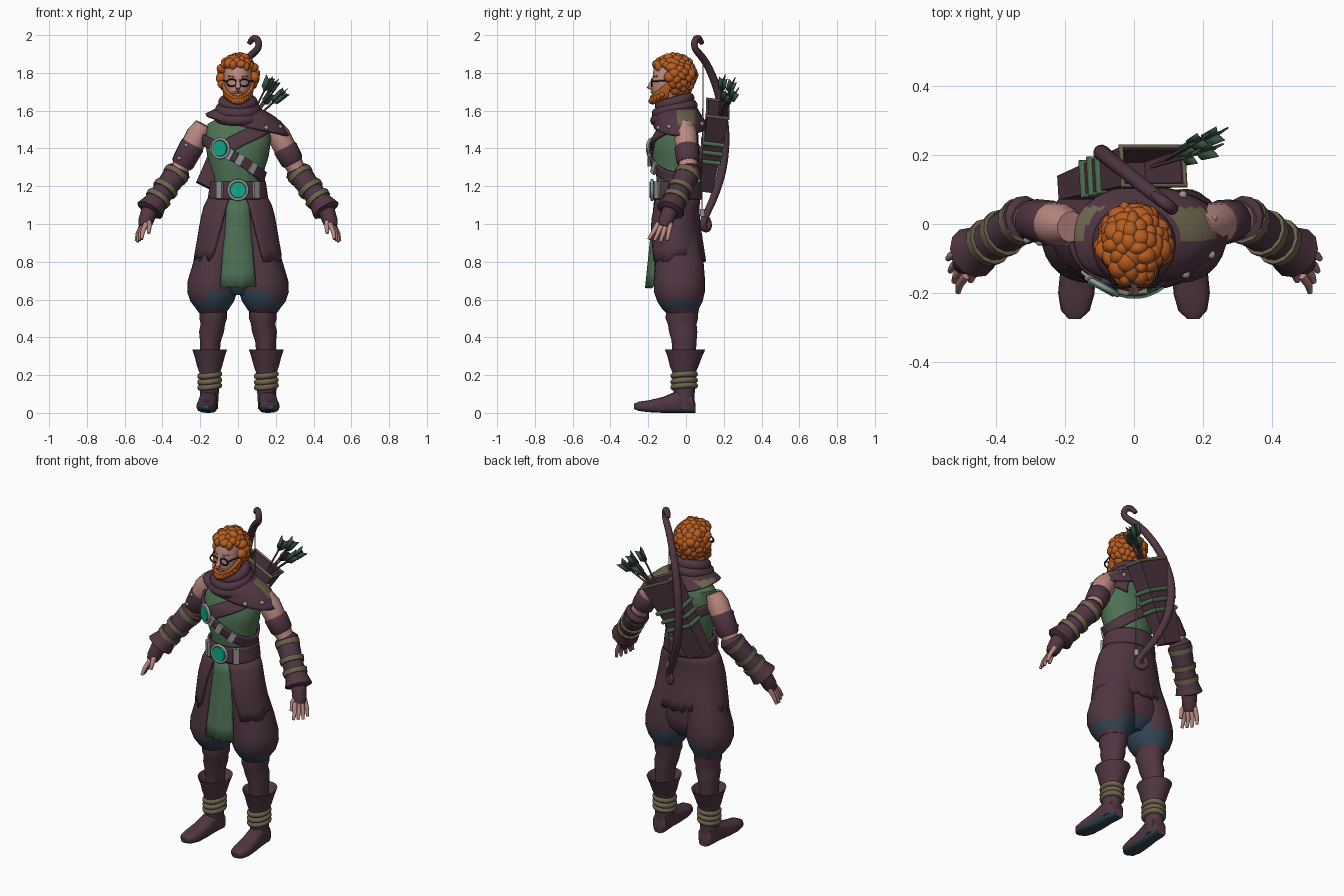
import bpy, bmesh, math, random
from mathutils import Vector, Matrix

random.seed(4)
if "Cube" in bpy.data.objects:
    bpy.data.objects.remove(bpy.data.objects["Cube"])

PALETTE = dict(plum=(.082, .037, .055), green=(.076, .165, .088), orange=(.48, .11, .015),
               skin=(.5, .25, .22), olive=(.155, .125, .075), teal=(.005, .4, .25),
               silver=(.3, .3, .3), blue=(.03, .06, .09), black=(.012, .012, .015),
               dark_green=(.04, .085, .055))
MATS = {}
for key, rgb in PALETTE.items():
    m = MATS[key] = bpy.data.materials.new(key)
    m.use_nodes = True
    m.diffuse_color = (*rgb, 1)
    m.node_tree.nodes["Principled BSDF"].inputs["Base Color"].default_value = (*rgb, 1)
PARTS = []
TAU = math.tau


def finish(name, bm, mats, rule=None):
    bmesh.ops.recalc_face_normals(bm, faces=bm.faces)
    if rule:
        for f in bm.faces:
            f.material_index = int(rule(f.calc_center_median(), f.normal))
    me = bpy.data.meshes.new(name)
    bm.to_mesh(me)
    bm.free()
    ob = bpy.data.objects.new(name, me)
    bpy.context.collection.objects.link(ob)
    for key in mats.split():
        me.materials.append(MATS[key])
    PARTS.append(ob)
    return ob


def grid(bm, rows, wrap):
    vs = [[bm.verts.new(p) for p in row] for row in rows]
    n = len(rows[0])
    for a, b in zip(vs, vs[1:]):
        for i in range(n if wrap else n - 1):
            j = (i + 1) % n
            bm.faces.new((a[i], a[j], b[j], b[i]))
    return vs


def loft(name, rings, mats, rule=None):
    bm = bmesh.new()
    vs = grid(bm, rings, True)
    bm.faces.new(vs[0])
    bm.faces.new(vs[-1])
    return finish(name, bm, mats, rule)


def surf(profile, t, z, out=0):
    """Point on a stack of ovals (z, cx, cy, rx, ry); t = 0 faces the front."""
    a, b = profile[0], profile[0]
    for a, b in zip(profile, profile[1:]):
        if z >= b[0]:
            break
    k = min(1, max(0, (a[0] - z) / (a[0] - b[0])))
    cx, cy, rx, ry = (p + (q - p) * k for p, q in zip(a[1:], b[1:]))
    return Vector((cx + (rx + out) * math.sin(t), cy - (ry + out) * math.cos(t), z))


def body(name, profile, mats, side=1, rule=None, n=28):
    def ring(z, cx, cy, rx, ry):
        return [Vector((cx * side + rx * math.sin(TAU * i / n), cy - ry * math.cos(TAU * i / n), z))
                for i in range(n)]
    return loft(name, [ring(*p) for p in profile], mats, rule)


def shell(name, profile, mats, low, high, lo, hi, out=.01, thick=.014, rule=None, nu=48, nv=6):
    """Cloth sheet wrapped on a profile between two angle spans and two hem functions."""
    rows = []
    hems = [(lo(low[0] + (low[1] - low[0]) * i / nu), hi(high[0] + (high[1] - high[0]) * i / nu))
            for i in range(nu + 1)]
    for j in range(nv + 1):
        v = j / nv
        a, b = (p + (q - p) * v for p, q in zip(low, high))
        rows.append([surf(profile, a + (b - a) * i / nu, h[0] + (h[1] - h[0]) * v, out)
                     for i, h in enumerate(hems)])
    bm = bmesh.new()
    grid(bm, rows, False)
    ob = finish(name, bm, mats, rule)
    mod = ob.modifiers.new("thickness", 'SOLIDIFY')
    mod.thickness, mod.offset = thick, 0
    return ob


def tube(name, pts, radii, mat, closed=False, kind='POLY'):
    cu = bpy.data.curves.new(name, 'CURVE')
    cu.dimensions, cu.bevel_depth, cu.bevel_resolution, cu.use_fill_caps = '3D', 1, 4, True
    sp = cu.splines.new(kind)
    sp.points.add(len(pts) - 1)
    for i, (p, q) in enumerate(zip(sp.points, pts)):
        p.co = (*q, 1)
        p.radius = radii[i] if isinstance(radii, (list, tuple)) else radii
    sp.use_cyclic_u = closed
    if kind == 'NURBS':
        sp.order_u, sp.use_endpoint_u, sp.resolution_u = 3, True, 4
    ob = bpy.data.objects.new(name, cu)
    bpy.context.collection.objects.link(ob)
    cu.materials.append(MATS[mat])
    bpy.ops.object.select_all(action='DESELECT')
    ob.select_set(True)
    bpy.context.view_layer.objects.active = ob
    bpy.ops.object.convert(target='MESH')
    PARTS.append(bpy.context.view_layer.objects.active)


def hoop(name, c, u, v, r, mat, n=24):
    c, u, v = Vector(c), Vector(u), Vector(v)
    tube(name, [c + u * math.cos(TAU * i / n) + v * math.sin(TAU * i / n) for i in range(n)], r, mat, True)


def block(name, loc, size, mat, turn=0, tilt=0):
    bm = bmesh.new()
    m = (Matrix.Translation(loc) @ Matrix.Rotation(turn, 4, 'Z') @ Matrix.Rotation(tilt, 4, 'Y')
         @ Matrix.Diagonal((*size, 1)))
    bmesh.ops.create_cube(bm, size=1, matrix=m)
    finish(name, bm, mat)


def blobs(name, items, mat):
    bm = bmesh.new()
    for loc, size in items:
        m = Matrix.Translation(loc) @ Matrix.Rotation(random.random() * 3, 4, 'X') @ Matrix.Diagonal((*size, 1))
        bmesh.ops.create_icosphere(bm, subdivisions=2, radius=1, matrix=m)
    return finish(name, bm, mat)


# Torso, straps and belt
TORSO = [(1.57, 0, -.03, .09, .07), (1.53, 0, -.03, .16, .09), (1.45, 0, -.05, .175, .115),
         (1.36, 0, -.055, .163, .125), (1.24, 0, -.045, .125, .11), (1.1, 0, -.045, .145, .11)]
body("tunic", TORSO, "green")
full = (0, TAU)
shell("chest_strap", TORSO, "plum", full, full, lambda t: 1.315 - .1 * math.sin(t),
      lambda t: 1.375 - .1 * math.sin(t))
arc = (-.55, 2.6)
shell("shoulder_strap", TORSO, "plum", arc, arc, lambda t: 1.4 + .09 * math.sin(t),
      lambda t: 1.48 + .09 * math.sin(t), .012)
shell("belt", TORSO, "plum", full, full, lambda t: 1.13, lambda t: 1.225, .012, .016)
for t, z in ((.05, 1.34), (.5, 1.295), (-.75, 1.41), (-.25, 1.37)):
    block("strap_buckle", surf(TORSO, t, z, .02), (.035, .014, .06), "silver", t, .5)
for t in (-.65, .65):
    block("belt_bracket", surf(TORSO, t, 1.18, .025), (.035, .018, .09), "silver", t)
for name, t, z in (("chest_gem", -.5, 1.4), ("belt_gem", 0, 1.18)):
    p, side = surf(TORSO, t, z, .025), Vector((math.cos(t), math.sin(t), 0))
    hoop(name + "_rim", p, side * .05, (0, 0, .05), .008, "silver")
    tube(name, [p - side.cross((0, 0, 1)) * .012, p + side.cross((0, 0, 1)) * .012], [.048, .042], "teal")

# Shoulder mantle, studs and cowl
MANTLE = [(1.62, 0, -.04, .08, .08), (1.57, 0, -.04, .18, .115), (1.53, 0, -.03, .225, .13),
          (1.46, 0, -.03, .265, .14)]
shell("mantle", MANTLE, "plum olive", full, full, lambda t: 1.522 - .055 * math.sin(t), lambda t: 1.615,
      .004, .015, lambda c, n: abs(c.y) < .045 and 1.53 < c.z < 1.592, 72, 8)
for t, z in ((.65, 1.51), (1.15, 1.515), (1.9, 1.52), (2.5, 1.53)):
    blobs("mantle_stud", [(surf(MANTLE, t, z, .012), (.013, .013, .013))], "silver")
for z, w, r in ((1.645, .075, .03), (1.605, .088, .034), (1.57, .1, .03)):
    hoop("cowl_fold", (0, -.06, z), (w, 0, 0), (0, w, .022), r, "plum")

# Head, glasses, beard and curls
HEAD = [(1.88, 0, -.075, .045, .06), (1.82, 0, -.08, .073, .092), (1.75, 0, -.085, .075, .095),
        (1.69, 0, -.092, .066, .088), (1.645, 0, -.105, .042, .07), (1.57, 0, -.05, .05, .05)]
body("head", HEAD, "skin")
tube("nose", [(0, -.175, 1.765), (0, -.195, 1.725), (0, -.175, 1.715)], [.008, .014, .01], "skin")
for s in (-1, 1):
    hoop("glasses_rim", (s * .034, -.182, 1.748), (.025, 0, 0), (0, 0, .019), .004, "black")
    tube("glasses_arm", [(s * .059, -.18, 1.755), (s * .082, -.09, 1.76)], .004, "black")
    tube("eyebrow", [(s * .017, -.173, 1.778), (s * .05, -.153, 1.782)], .004, "orange")
    tube("moustache", [(0, -.182, 1.7), (s * .04, -.165, 1.69)], [.007, .006], "orange")
tube("glasses_bridge", [(-.01, -.182, 1.752), (.01, -.182, 1.752)], .004, "black")
jaw = (-1.6, 1.6)
shell("beard", HEAD, "orange", jaw, jaw, lambda t: 1.638 + .012 * t * t,
      lambda t: 1.678 + .035 * t * t, .006, .014)
blobs("beard_curls", [(surf(HEAD, t / 5, 1.65 + .001 * t * t, .004), (.017, .017, .02))
                      for t in range(-6, 7)], "orange")
curls = [((0, -.05, 1.785), (.09, .095, .1))]
COUNT = 125
for i in range(COUNT):
    z = 1 - 2 * (i + .5) / COUNT
    w, a = math.sqrt(1 - z * z), i * 2.39996
    d = Vector((w * math.cos(a), w * math.sin(a), z))
    if z > .48 or (d.y > -.2 and z > -.85):
        size = [random.uniform(.02, .036) for k in range(3)]
        curls.append((Vector((0, -.067, 1.787)) + Vector((d.x * .087, d.y * .103, d.z * .093)), size))
blobs("hair", curls, "orange")

# Coat skirt, tabard and legs
COAT = [(1.15, 0, -.045, .14, .11), (1.08, 0, -.055, .175, .112), (1.0, 0, -.062, .19, .125),
        (.78, 0, -.045, .228, .142)]
shell("coat_skirt", COAT, "plum", (.62, TAU - .62), (.3, TAU - .3),
      lambda t: .8 + random.choice((0, .012, .035)), lambda t: 1.145, .006, .014)
TABARD = [(1.15, 0, -.1, .065, .06), (.66, 0, -.115, .118, .095)]
shell("tabard", TABARD, "green", (-.9, .9), (-.9, .9),
      lambda t: .66 + random.choice((0, .01)), lambda t: 1.14, .002, .01, nu=12)
HIPS = [(1.1, 0, -.05, .14, .105), (.9, 0, -.045, .19, .125), (.75, 0, -.035, .2, .13),
        (.68, 0, -.035, .17, .118), (.625, 0, -.035, .08, .07)]
body("trouser_seat", HIPS, "plum blue", 1, lambda c, n: c.z < .66 or n.z < -.8)
LEG = [(1.1, .07, -.05, .08, .09), (.95, .09, -.05, .1, .115), (.8, .118, -.035, .118, .128),
       (.7, .134, -.035, .132, .136), (.64, .137, -.035, .132, .135), (.59, .137, -.032, .115, .12),
       (.555, .135, -.03, .09, .1), (.53, .135, -.02, .072, .085)]
SHIN = [(.56, .132, -.02, .072, .085), (.5, .132, -.022, .073, .086), (.47, .133, -.02, .064, .076),
        (.43, .14, -.015, .066, .075), (.38, .146, -.01, .055, .066), (.28, .15, -.01, .05, .06)]
BOOT = [(.27, .15, -.01, .04, .05), (.325, .15, -.008, .08, .095), (.335, .15, -.005, .092, .107),
        (.3, .15, -.006, .08, .092), (.245, .15, -.01, .066, .075), (.215, .15, -.01, .055, .062),
        (.1, .152, -.01, .05, .056), (.02, .155, -.005, .048, .05)]
for s in (-1, 1):
    body("trouser_leg", LEG, "plum blue", s,
         lambda c, n: .545 < c.z < (.63 if abs(c.x) < .17 else .6) or (abs(c.x) < .06 and .6 < c.z < .68))
    body("shin", SHIN, "plum", s)
    body("boot_shaft", BOOT, "plum", s)
    for z in (.14, .168, .2):
        hoop("boot_wrap", (s * .15, -.01, z), (.05, 0, .006), (0, .057, .004), .016, "olive")
    foot = []
    for y, w, low, top in ((.05, .03, 0, .05), (.035, .045, 0, .1), (-.05, .047, 0, .115), (-.12, .05, 0, .085),
                           (-.2, .053, .004, .066), (-.25, .042, .01, .06), (-.275, .018, .02, .048)):
        ring = []
        for i in range(16):
            c, v = math.cos(TAU * i / 16), math.sin(TAU * i / 16)
            ring.append(Vector((s * (.155 - y * .06) + w * math.copysign(abs(c) ** .6, c), y,
                                (low + top) / 2 + (top - low) / 2 * math.copysign(abs(v) ** .7, v))))
        foot.append(ring)
    loft("boot_foot", foot, "plum blue", lambda c, n: n.z < -.35 or c.z < .02 or n.y < -.9)

# Arms, bracers and hands
JOINTS = [Vector(p) for p in ((.2, -.005, 1.495), (.315, .015, 1.28), (.47, -.085, 1.07), (.525, -.15, .9))]


def arm(s, f):
    i = min(2, int(f))
    p = JOINTS[i].lerp(JOINTS[i + 1], f - i)
    return Vector((p.x * s, p.y, p.z))


def sleeve(name, s, fs, radii, mat):
    tube(name, [arm(s, f) for f in fs], radii, mat)


for s in (-1, 1):
    sleeve("upper_arm", s, (-.15, .1, .4, .75, 1, 1.2), [.045, .063, .06, .053, .046, .045], "skin")
    band = (.4, .45, .75, .8) if s > 0 else (.32, .38, .8, .86)
    sleeve("arm_guard", s, band, [.06, .066, .062, .054], "plum")
    sleeve("bracer", s, (.93, 1, 1.25, 1.55, 1.8, 1.98, 2.02), [.055, .068, .063, .058, .063, .077, .05], "plum")
    for f in (1.1, 1.45, 1.7):
        sleeve("bracer_strap", s, (f - .06, f - .05, f + .05, f + .06), [.05, .071, .068, .05], "olive")
    sleeve("glove", s, (1.9, 2.1, 2.35, 2.5), [.046, .043, .04, .03], "plum")
    for i in range(4):
        off = Vector((s * (.012 - .006 * i), .03 - .022 * i, 0))
        a, tip = arm(s, 2.4) + off, arm(s, 2.97 - .04 * abs(i - 1)) + off * 1.5
        tube("finger", [a, a.lerp(tip, .55) + Vector((s * .006, 0, 0)), tip], [.014, .012, .008], "skin")
    a = arm(s, 2.2)
    tube("thumb", [a, a + Vector((-s * .012, -.05, -.04)), a + Vector((-s * .008, -.065, -.085))],
         [.018, .014, .009], "skin")
blobs("arm_stud", [(arm(-1, f) + Vector((-.025, -.056, .012)), (.011, .011, .011)) for f in (.42, .74)], "silver")

# Quiver and arrows
LOW, TOP = Vector((-.165, .105, 1.195)), Vector((.055, .168, 1.61))
AXIS = (TOP - LOW).normalized()
SIDE = Vector((.9, 0, -.44)).normalized()
DEEP = AXIS.cross(SIDE).normalized()


def quiver_ring(f, grow=0):
    c, w, d = LOW.lerp(TOP, f), .062 + .038 * f + grow, .035 + .022 * f + grow
    return [c + SIDE * w * i + DEEP * d * j for i, j in ((-1, -1), (1, -1), (1, 1), (-1, 1))]


loft("quiver", [quiver_ring(0), quiver_ring(1), quiver_ring(1, -.01), quiver_ring(.6, -.012)], "plum")
tube("quiver_rim", quiver_ring(1), .009, "olive", True)
for f in (.4, .52, .64):
    tube("quiver_cord", quiver_ring(f, .003), .012, "green", True)
for tip in ((.17, .2, 1.77), (.2, .25, 1.755), (.25, .265, 1.7), (.235, .22, 1.69), (.18, .23, 1.69)):
    tip = Vector(tip)
    root = Vector((.05, .165, 1.52))
    d = (tip - root).normalized()
    tube("arrow_shaft", [root, tip], .005, "plum")
    bm = bmesh.new()
    for k in range(3):
        q = Matrix.Rotation(TAU * k / 3, 3, d) @ d.orthogonal().normalized()
        pts = [tip - d * .075, tip - d * .055 + q * .024, tip + d * .012 + q * .028, tip - d * .01]
        bm.faces.new([bm.verts.new(p) for p in pts])
    fin = finish("arrow_fletching", bm, "dark_green")
    fin.modifiers.new("thickness", 'SOLIDIFY').thickness = .005


# Bow slung across the back
def bow_point(d, z):
    return Vector((.09 - .78 * d, .06 + .62 * d, z))


BOW = [(.04, 1.955), (.02, 1.985), (-.02, 1.982), (-.03, 1.93), (.05, 1.88), (.12, 1.8), (.185, 1.69), (.23, 1.55),
       (.24, 1.43), (.215, 1.28), (.15, 1.15), (.09, 1.07), (.04, 1.0), (.07, .965), (.11, .99), (.09, 1.03)]
tube("bow", [bow_point(*p) for p in BOW],
     [.012, .018, .018, .018, .02, .021, .022, .023, .024, .023, .021, .02, .019, .018, .016, .012],
     "plum", False, 'NURBS')
tube("bow_string", [bow_point(.05, 1.88), bow_point(.04, 1.05)], .003, "silver")
tube("bow_tip_binding", [bow_point(.045, z) for z in (1.04, 1.08)], .014, "silver")

bpy.ops.object.select_all(action='DESELECT')
for ob in PARTS:
    ob.select_set(True)
bpy.context.view_layer.objects.active = PARTS[0]
bpy.ops.object.shade_smooth_by_angle(angle=math.radians(40))
